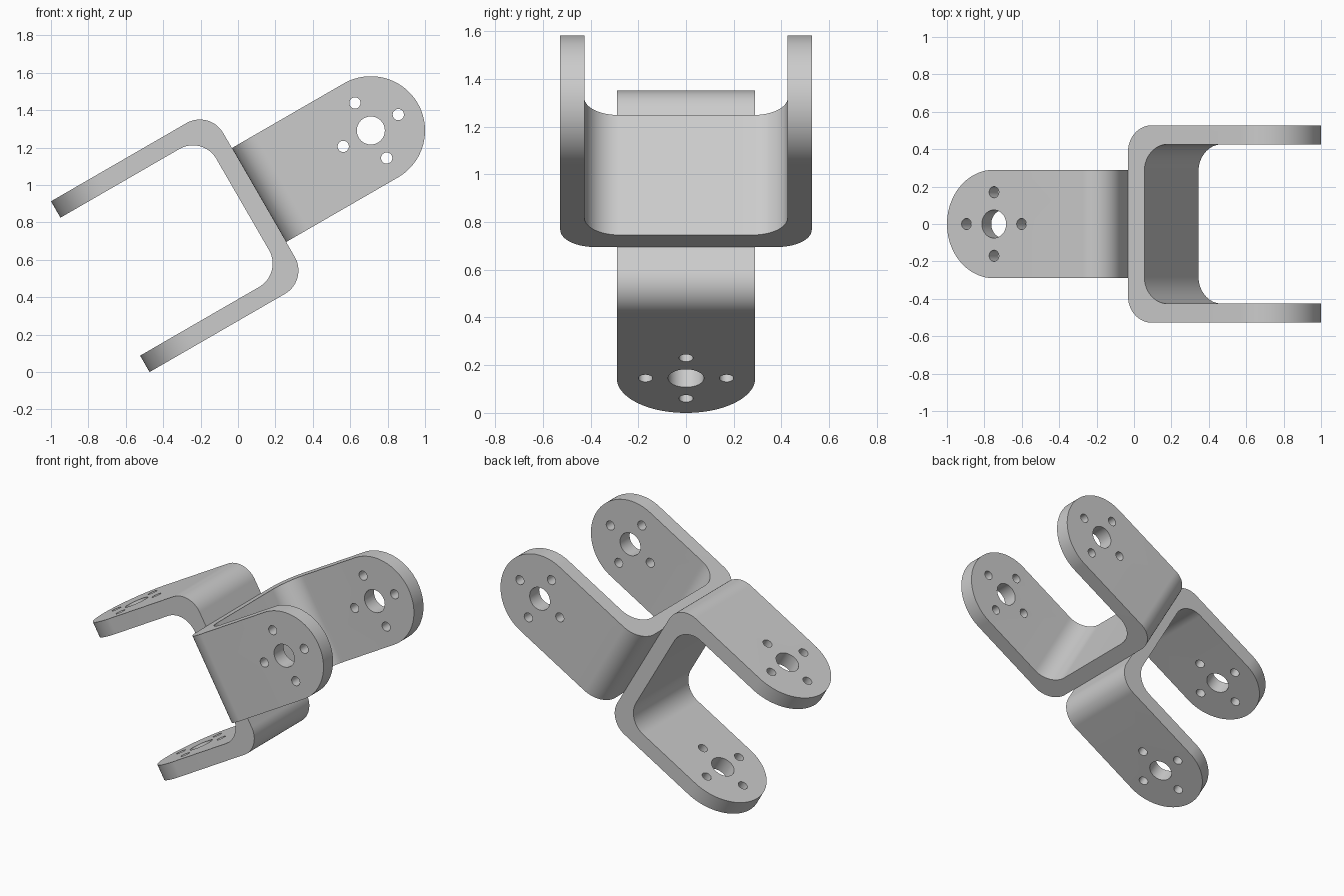
import bpy, bmesh
from math import cos, sin, pi, radians
from mathutils import Matrix, Vector

if "Cube" in bpy.data.objects:
    bpy.data.objects.remove(bpy.data.objects["Cube"])

R, H = 0.29, 0.69          # half width of a bracket, distance base -> bolt centre
W, T, FILLET = 0.527, 0.101, 0.144   # half span, plate thickness, bend radius
TILT = radians(30)
JOINT = Vector((0.1124, 0, 0.9464))  # where the two brackets meet


def arc(cx, cy, r, a0, a1, n):
    return [(cx + r * cos(a0 + (a1 - a0) * i / n), cy + r * sin(a0 + (a1 - a0) * i / n))
            for i in range(n + 1)]


def prism(name, outlines, place, half):
    """Extrude closed outlines along local Z; place maps (a, b, depth) to xyz."""
    bm = bmesh.new()
    for pts in outlines:
        lo = [bm.verts.new(place(a, b, -half)) for a, b in pts]
        hi = [bm.verts.new(place(a, b, half)) for a, b in pts]
        bm.faces.new(lo)
        bm.faces.new(hi)
        for i in range(len(pts)):
            j = (i + 1) % len(pts)
            bm.faces.new((lo[i], lo[j], hi[j], hi[i]))
    bmesh.ops.recalc_face_normals(bm, faces=bm.faces)
    me = bpy.data.meshes.new(name)
    bm.to_mesh(me)
    bm.free()
    ob = bpy.data.objects.new(name, me)
    bpy.context.collection.objects.link(ob)
    return ob


def cut(ob, cutter, operation):
    mod = ob.modifiers.new(operation, 'BOOLEAN')
    mod.object, mod.operation, mod.solver = cutter, operation, 'EXACT'
    bpy.context.view_layer.objects.active = ob
    bpy.ops.object.modifier_apply(modifier=mod.name)
    bpy.data.objects.remove(cutter)


def bracket(name):
    # bent U plate, opening along +X, arms at +/-Y
    end, f, w = H + R + 0.1, FILLET, W - T
    outer = [(end, -W)] + arc(f, -W + f, f, -pi / 2, -pi, 20) \
        + arc(f, W - f, f, pi, pi / 2, 20) + [(end, W)]
    inner = [(end, w)] + arc(T + f, w - f, f, pi / 2, pi, 20) \
        + arc(T + f, -w + f, f, -pi, -pi / 2, 20) + [(end, -w)]
    ob = prism(name, [outer + inner], lambda a, b, d: (a, b, d), 0.4)

    # trim to width with round arm ends, then drill bolt holes
    side = lambda a, b, d: (a, d, b)
    trim = [(-0.2, -R)] + arc(H, 0, R, -pi / 2, pi / 2, 64) + [(-0.2, R)]
    cut(ob, prism("trim_cutter", [trim], side, 0.8), 'INTERSECT')
    holes = [arc(H, 0, 0.075, 0, 2 * pi, 48)[:-1]]
    for k in range(4):
        a = k * pi / 2
        holes.append(arc(H + 0.17 * cos(a), 0.17 * sin(a), 0.03, 0, 2 * pi, 32)[:-1])
    cut(ob, prism("hole_cutter", holes, side, 0.8), 'DIFFERENCE')

    bpy.ops.object.select_all(action='DESELECT')
    ob.select_set(True)
    bpy.context.view_layer.objects.active = ob
    bpy.ops.object.shade_smooth_by_angle(angle=radians(30))
    return ob


def orient(ob, x, y):
    m = Matrix((x, y, x.cross(y))).transposed().to_4x4()
    ob.matrix_world = Matrix.Translation(JOINT) @ m


u = Vector((cos(TILT), 0, sin(TILT)))
v = Vector((0, 1, 0))
n = u.cross(v)

# two identical brackets back to back, one turned a quarter
upper = bracket("upper_bracket")
orient(upper, u, v)
lower = upper.copy()
lower.data = upper.data.copy()
lower.name = "lower_bracket"
bpy.context.collection.objects.link(lower)
orient(lower, -u, n)
